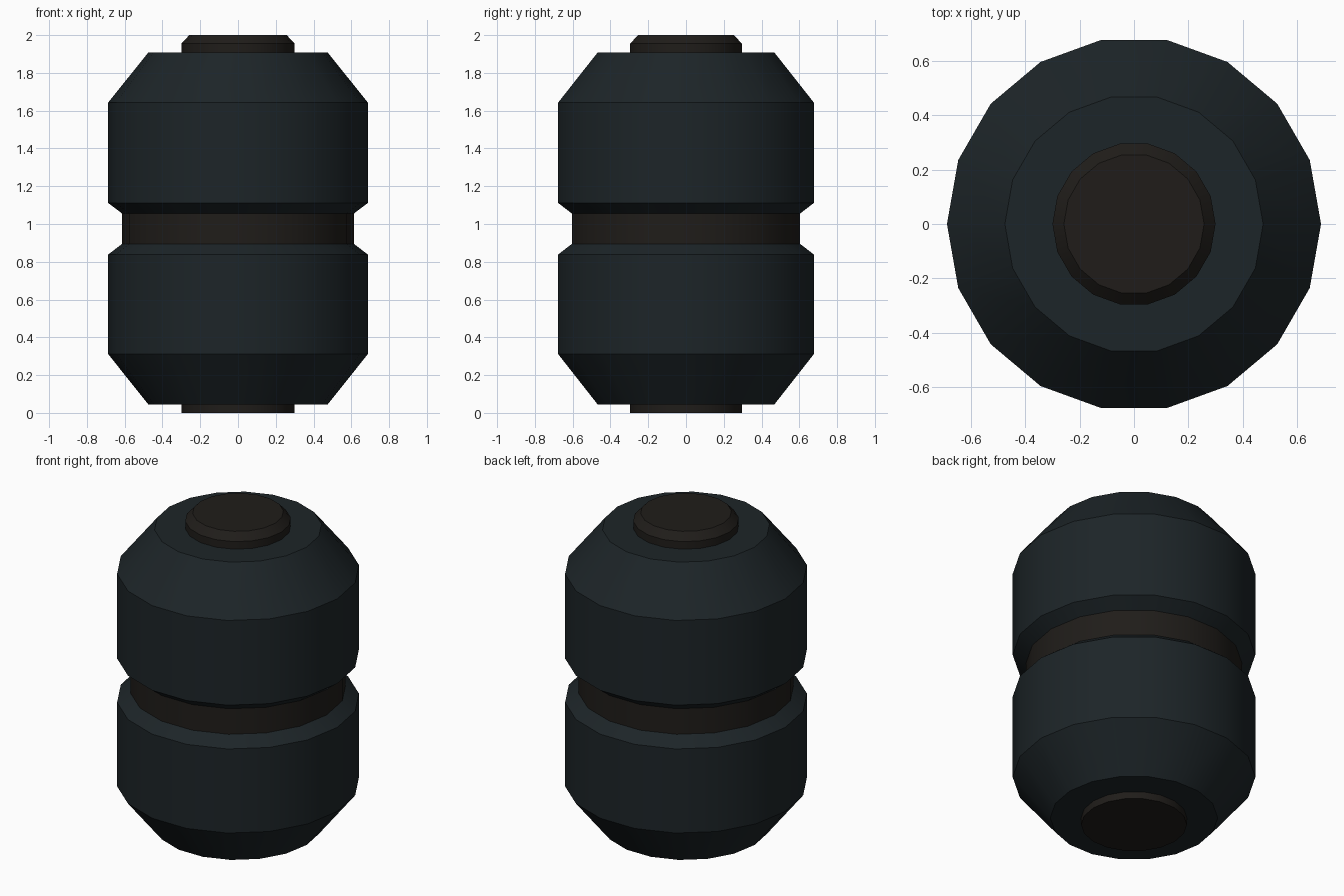
import bpy, math

if "Cube" in bpy.data.objects:
    bpy.data.objects.remove(bpy.data.objects["Cube"])

SIDES = 18

def material(name, color):
    m = bpy.data.materials.new(name)
    m.diffuse_color = (*color, 1)
    m.use_nodes = True
    m.node_tree.nodes["Principled BSDF"].inputs["Base Color"].default_value = m.diffuse_color
    return m

shell_mat = material("dark_shell", (0.012, 0.018, 0.021))
core_mat = material("dark_core", (0.014, 0.012, 0.010))

def lathe(name, profile, mat, bottom=False, top=False):
    """Revolve a bottom-to-top (radius, z) profile; optionally cap the ends."""
    verts, faces = [], []
    for r, z in profile:
        for i in range(SIDES):
            a = 2 * math.pi * i / SIDES
            verts.append((r * math.cos(a), r * math.sin(a), z))
    for k in range(len(profile) - 1):
        for i in range(SIDES):
            j = (i + 1) % SIDES
            lo, hi = k * SIDES, (k + 1) * SIDES
            faces.append((lo + i, lo + j, hi + j, hi + i))
    if bottom:
        faces.append(tuple(reversed(range(SIDES))))
    if top:
        last = (len(profile) - 1) * SIDES
        faces.append(tuple(range(last, last + SIDES)))
    mesh = bpy.data.meshes.new(name)
    mesh.from_pydata(verts, [], faces)
    mesh.materials.append(mat)
    obj = bpy.data.objects.new(name, mesh)
    bpy.context.collection.objects.link(obj)
    bpy.ops.object.select_all(action='DESELECT')
    bpy.context.view_layer.objects.active = obj
    obj.select_set(True)
    bpy.ops.object.shade_smooth_by_angle(angle=math.radians(30))
    return obj

# Lower and upper shells, chamfered at both ends
lathe("lower_shell", [(0.30, 0.045), (0.475, 0.045), (0.688, 0.312),
                      (0.688, 0.838), (0.613, 0.895)], shell_mat)
lathe("upper_shell", [(0.613, 1.055), (0.688, 1.112), (0.688, 1.642),
                      (0.475, 1.908), (0.30, 1.908)], shell_mat)

# Recessed middle band
lathe("middle_band", [(0.613, 0.895), (0.613, 1.055)], core_mat)

# End plugs
lathe("bottom_plug", [(0.30, 0.0), (0.30, 0.045)], core_mat, bottom=True)
lathe("top_plug", [(0.30, 1.908), (0.30, 1.955), (0.258, 2.0)], core_mat, top=True)
